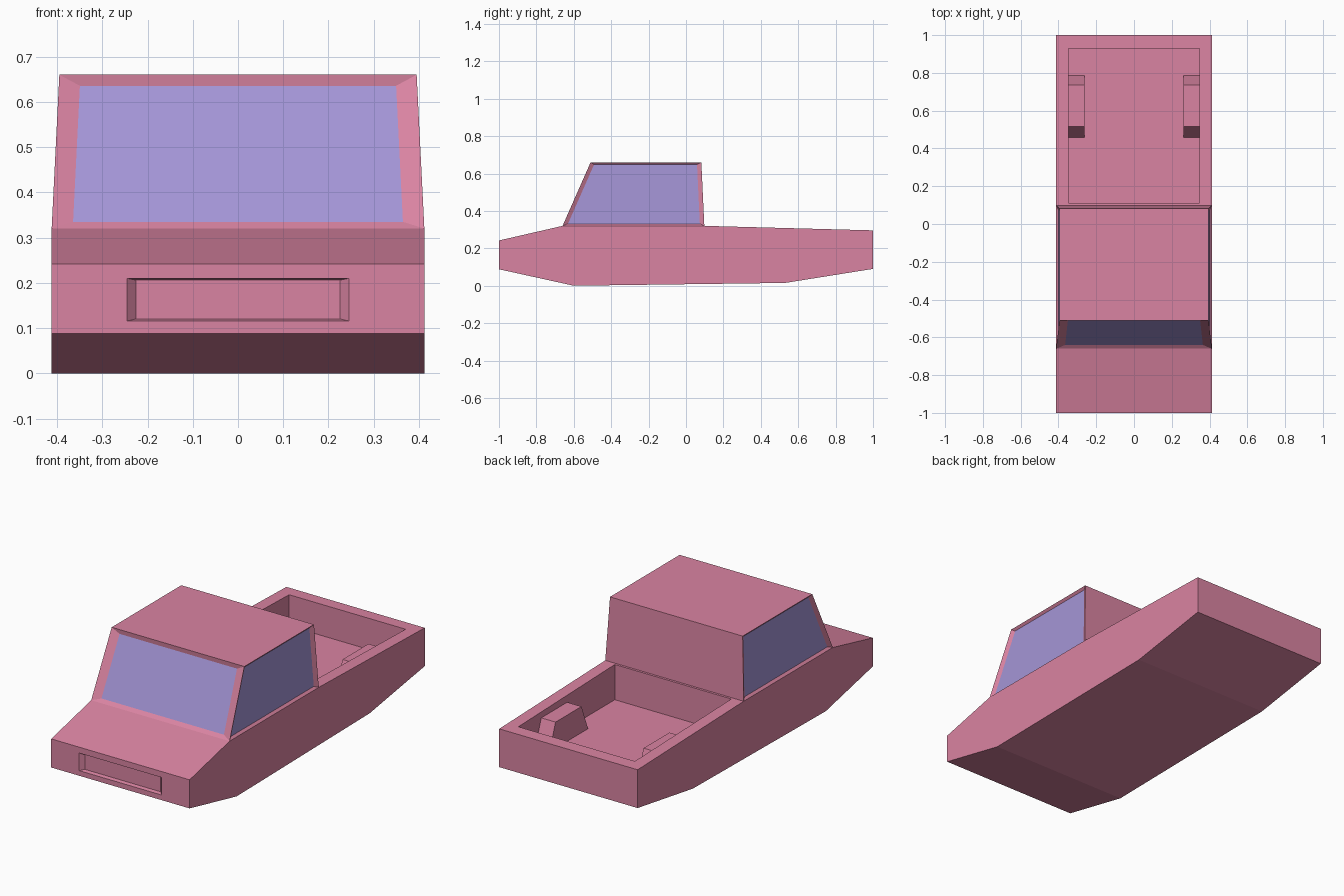
import bpy
import bmesh
from mathutils import Vector

if "Cube" in bpy.data.objects:
    bpy.data.objects.remove(bpy.data.objects["Cube"], do_unlink=True)


def material(name, color):
    m = bpy.data.materials.new(name)
    m.use_nodes = True
    m.diffuse_color = color
    m.node_tree.nodes["Principled BSDF"].inputs["Base Color"].default_value = color
    return m


PINK = material("pink paint", (0.70, 0.23, 0.36, 1))
GLASS = material("lilac glass", (0.37, 0.30, 0.67, 1))


def loft(name, ring_a, ring_b):
    """Solid joining two matching rings of points."""
    bm = bmesh.new()
    a = [bm.verts.new(p) for p in ring_a]
    b = [bm.verts.new(p) for p in ring_b]
    bm.faces.new(a)
    bm.faces.new(b)
    for i in range(len(a)):
        j = (i + 1) % len(a)
        bm.faces.new((a[i], a[j], b[j], b[i]))
    bmesh.ops.recalc_face_normals(bm, faces=bm.faces)
    mesh = bpy.data.meshes.new(name)
    bm.to_mesh(mesh)
    bm.free()
    obj = bpy.data.objects.new(name, mesh)
    bpy.context.collection.objects.link(obj)
    mesh.materials.append(PINK)
    return obj


def rect(x0, x1, y0, y1, z):
    return [(x0, y0, z), (x1, y0, z), (x1, y1, z), (x0, y1, z)]


def upright(half_x, z0, z1, y):
    return [(-half_x, y, z0), (half_x, y, z0), (half_x, y, z1), (-half_x, y, z1)]


def cut(target, cutter):
    mod = target.modifiers.new("cut", 'BOOLEAN')
    mod.operation = 'DIFFERENCE'
    mod.solver = 'EXACT'
    mod.object = cutter
    bpy.context.view_layer.objects.active = target
    bpy.ops.object.modifier_apply(modifier=mod.name)
    bpy.data.objects.remove(cutter, do_unlink=True)


# Lower body: side profile extruded across the width
W = 0.412
profile = [(-1, 0.088), (-1, 0.242), (-0.66, 0.32), (0.1, 0.32),
           (1, 0.296), (1, 0.09), (0.53, 0.015), (-0.6, 0)]
body = loft("lower_body", [(-W, y, z) for y, z in profile],
            [(W, y, z) for y, z in profile])

# Open cargo bed and grille recess
FLOOR = 0.13
cut(body, loft("bed_cutter", rect(-0.347, 0.347, 0.11, 0.93, FLOOR),
               rect(-0.347, 0.347, 0.11, 0.93, 0.5)))
cut(body, loft("grille_cutter", upright(0.265, 0.111, 0.214, -1.02),
               upright(0.226, 0.12, 0.206, -0.98)))

# Wheel housings in the bed
for side, label in ((1, "left"), (-1, "right")):
    inner, outer = side * 0.262, side * 0.35
    loft(label + "_wheel_housing", rect(inner, outer, 0.455, 0.79, FLOOR - 0.01),
         rect(inner, outer, 0.515, 0.735, 0.271))

# Cab with recessed windscreen and side windows
cab = loft("cab", rect(-W, W, -0.66, 0.098, 0.32),
           rect(-0.395, 0.395, -0.51, 0.082, 0.66))
cab.data.materials.append(GLASS)
bm = bmesh.new()
bm.from_mesh(cab.data)
bm.normal_update()
for face in list(bm.faces):
    n = face.normal.copy()
    if n.y > 0.5 or abs(n.z) > 0.8:
        continue
    scale = 0.885 if n.y < -0.5 else 0.93
    center = sum((v.co for v in face.verts), Vector()) / len(face.verts)
    bmesh.ops.inset_individual(bm, faces=[face], thickness=0.005)
    corners = sorted(cab.data.vertices, key=lambda v: (v.co - center).length)[:4]
    for v in face.verts:
        corner = min(corners, key=lambda c: (c.co - v.co).length).co
        v.co = center + (corner - center) * scale - n * 0.012
    face.material_index = 1
for face in [f for f in bm.faces if f.normal.z < -0.9]:
    bm.faces.remove(face)
bm.to_mesh(cab.data)
bm.free()
